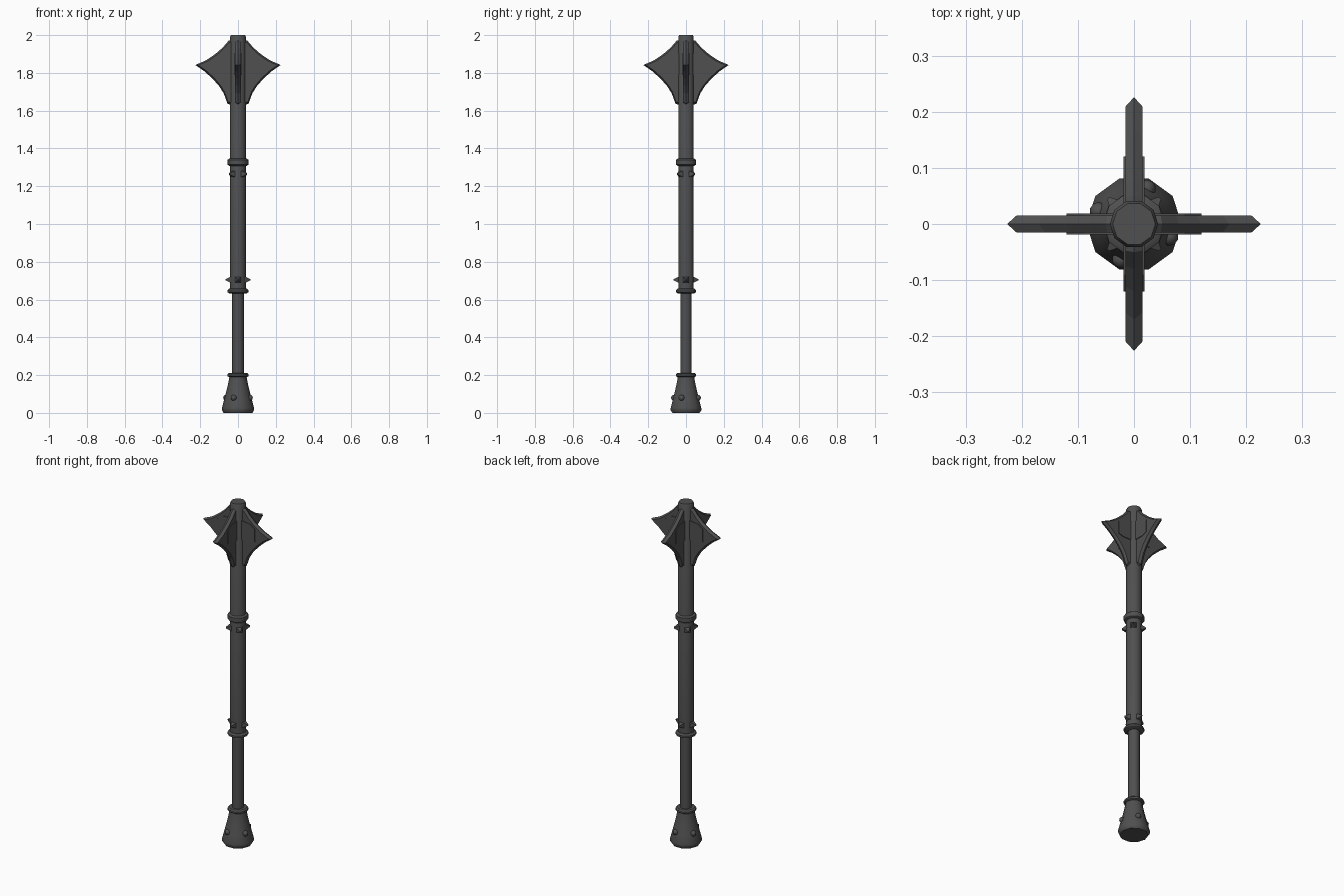
import bpy, bmesh, math
from mathutils import Matrix, Vector

if "Cube" in bpy.data.objects:
    bpy.data.objects.remove(bpy.data.objects["Cube"])

SIDES = 10
iron = bpy.data.materials.new("dark_iron")
iron.diffuse_color = (0.08, 0.08, 0.08, 1)
iron.use_nodes = True
iron.node_tree.nodes["Principled BSDF"].inputs["Base Color"].default_value = iron.diffuse_color


def finish(name, bm, smooth=False):
    bmesh.ops.recalc_face_normals(bm, faces=bm.faces[:])
    me = bpy.data.meshes.new(name)
    bm.to_mesh(me)
    bm.free()
    me.materials.append(iron)
    ob = bpy.data.objects.new(name, me)
    bpy.context.collection.objects.link(ob)
    if smooth:
        bpy.ops.object.select_all(action='DESELECT')
        ob.select_set(True)
        bpy.context.view_layer.objects.active = ob
        bpy.ops.object.shade_smooth_by_angle(angle=math.radians(40))
    return ob


def lathe(name, profile):
    """Closed solid of revolution from (radius, z) points."""
    bm = bmesh.new()
    rings = []
    for r, z in profile:
        rings.append([bm.verts.new((r * math.cos(a), r * math.sin(a), z))
                      for a in (2 * math.pi * i / SIDES for i in range(SIDES))])
    for lo, hi in zip(rings, rings[1:]):
        for i in range(SIDES):
            j = (i + 1) % SIDES
            bm.faces.new((lo[i], lo[j], hi[j], hi[i]))
    bm.faces.new(rings[0])
    bm.faces.new(rings[-1])
    return finish(name, bm, True)


def plate(name, layers, angle):
    """Loft through (outline, offset) layers standing in a radial plane."""
    bm = bmesh.new()
    rings = [[bm.verts.new((r, y, z)) for r, z in pts] for pts, y in layers]
    n = len(rings[0])
    for a, b in zip(rings, rings[1:]):
        for i in range(n):
            j = (i + 1) % n
            bm.faces.new((a[i], a[j], b[j], b[i]))
    bm.faces.new(rings[0])
    bm.faces.new(rings[-1])
    bm.transform(Matrix.Rotation(angle, 4, 'Z'))
    return finish(name, bm)


def spike(name, angle, z):
    """Small square pyramid stud pointing outward."""
    bm = bmesh.new()
    bmesh.ops.create_cone(bm, cap_ends=True, segments=4, radius1=0.025,
                          radius2=0.004, depth=0.03)
    bm.transform(Matrix.Rotation(angle, 4, 'Z') @ Matrix.Translation((0.05, 0, z))
                 @ Matrix.Rotation(math.pi / 2, 4, 'Y')
                 @ Matrix.Rotation(math.pi / 4, 4, 'Z'))
    return finish(name, bm)


# Shaft pieces and collars
lathe("pommel", [(0.076, 0.0), (0.085, 0.014), (0.085, 0.026), (0.072, 0.075),
                 (0.059, 0.125), (0.050, 0.165), (0.045, 0.195)])
lathe("pommel_collar", [(0.048, 0.19), (0.056, 0.195), (0.056, 0.205), (0.048, 0.212)])
lathe("grip", [(0.031, 0.19), (0.031, 0.65)])
lathe("grip_collar", [(0.046, 0.633), (0.056, 0.639), (0.056, 0.65), (0.046, 0.658)])
lathe("shaft", [(0.043, 0.645), (0.043, 1.99), (0.038, 2.0)])
lathe("upper_collar", [(0.046, 1.308), (0.055, 1.314), (0.055, 1.34), (0.046, 1.346)])

# Flange outline (radius, z), shrunk for the flat sides to leave a sharp rim
edge = [(0.02, 1.975), (0.05, 1.97), (0.08, 1.935), (0.12, 1.90), (0.17, 1.866),
        (0.226, 1.842), (0.18, 1.81), (0.135, 1.77), (0.10, 1.73), (0.075, 1.69),
        (0.055, 1.635), (0.02, 1.63)]
flat = [(0.02 + (r - 0.02) * 0.92, 1.82 + (z - 1.82) * 0.94) for r, z in edge]
band = [(0.02, 1.79), (0.09, 1.79), (0.12, 1.80), (0.12, 1.875), (0.09, 1.897), (0.02, 1.905)]

for i in range(4):
    a = i * math.pi / 2
    plate(f"flange_{i}", [(flat, -0.015), (edge, 0), (flat, 0.015)], a)
    plate(f"flange_band_{i}", [(band, -0.019), (band, 0.019)], a)
    spike(f"lower_spike_{i}", a, 0.705)
    spike(f"upper_spike_{i}", a + math.pi / 4, 1.265)
    # Round rivets on the pommel
    bm = bmesh.new()
    bmesh.ops.create_uvsphere(bm, u_segments=10, v_segments=6, radius=0.016)
    p = Matrix.Rotation(a, 4, 'Z') @ Vector((-0.023, -0.063, 0.08))
    bm.transform(Matrix.Translation(p))
    finish(f"pommel_rivet_{i}", bm, True)
